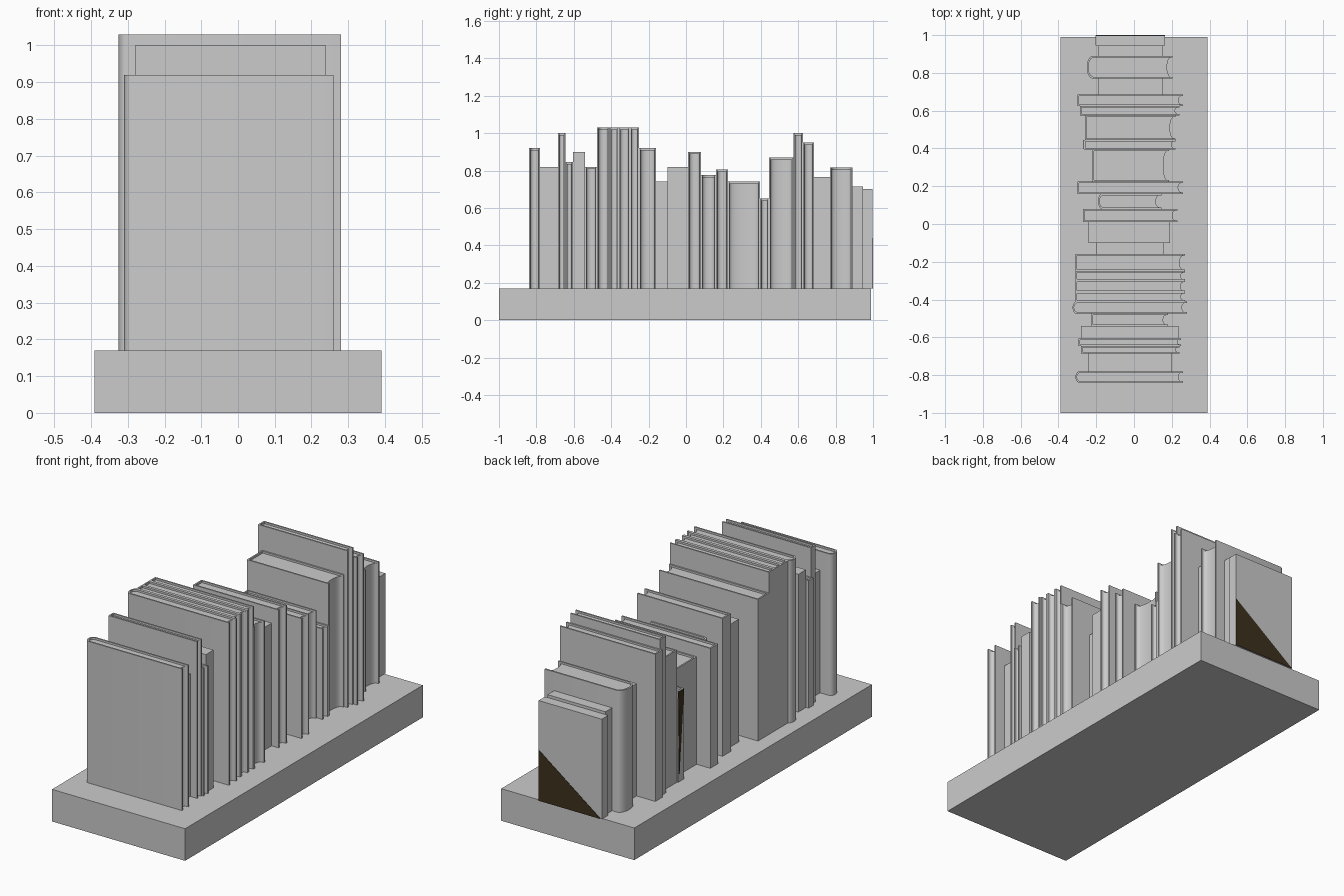
import bpy, bmesh, math
from mathutils import Vector

cube = bpy.data.objects.get("Cube")
if cube:
    bpy.data.objects.remove(cube, do_unlink=True)


def material(name, color):
    m = bpy.data.materials.new(name)
    m.use_nodes = True
    m.diffuse_color = color
    m.node_tree.nodes["Principled BSDF"].inputs["Base Color"].default_value = color
    return m


grey = material("plain grey", (0.6, 0.6, 0.6, 1))
brown = material("dark brown", (0.045, 0.03, 0.012, 1))
FLOOR = 0.17   # top of the base
BOARD = 0.008  # thickness of a cover board


def prism(name, points, push, mat=grey):
    """Extrude a flat outline along the push vector."""
    bm = bmesh.new()
    face = bm.faces.new([bm.verts.new(p) for p in points])
    res = bmesh.ops.extrude_face_region(bm, geom=[face], use_keep_orig=True)
    moved = [v for v in res["geom"] if isinstance(v, bmesh.types.BMVert)]
    bmesh.ops.translate(bm, verts=moved, vec=Vector(push))
    bmesh.ops.recalc_face_normals(bm, faces=bm.faces)
    me = bpy.data.meshes.new(name)
    bm.to_mesh(me)
    bm.free()
    me.materials.append(mat)
    me.shade_smooth()
    me.set_sharp_from_angle(angle=math.radians(35))
    ob = bpy.data.objects.new(name, me)
    bpy.context.collection.objects.link(ob)
    return ob


def arc(x, y0, y1, bulge, steps=10):
    """Curved end running from y0 to y1, pushed out towards -x."""
    if not bulge:
        return [(x, y0), (x, y1)]
    mid, half = (y0 + y1) / 2, (y1 - y0) / 2
    angles = [math.pi * i / steps for i in range(steps + 1)]
    return [(x - bulge * math.sin(a), mid - half * math.cos(a)) for a in angles]


def at(points, z):
    return [(x, y, z) for x, y in points]


def hardback(number, y0, y1, top, x0, x1, bulge):
    """Cover wrapped around a slightly smaller block of pages."""
    a, b = y0 + BOARD, y1 - BOARD
    spine = x0 + bulge
    outer = arc(spine, y0, y1, bulge)
    inner = arc(spine + BOARD, a, b, bulge)
    cover = outer + [(x1, y1), (x1, b)] + inner[::-1] + [(x1, a), (x1, y0)]
    prism(f"book_cover_{number}", at(cover, FLOOR), (0, 0, top - FLOOR))
    hollow = min(0.02, (y1 - y0) * 0.25)
    pages = inner + arc(x1 - 0.01, a, b, hollow)[::-1]
    prism(f"book_pages_{number}", at(pages, FLOOR), (0, 0, top - FLOOR - 0.01))


def paperback(number, y0, y1, top, x0, x1):
    """Plain solid book."""
    outline = [(x0, y0), (x1, y0), (x1, y1), (x0, y1)]
    prism(f"paperback_{number}", at(outline, FLOOR), (0, 0, top - FLOOR))


# Base slab
prism("base", [(-0.39, -1, 0), (0.39, -1, 0), (0.39, 0.99, 0), (-0.39, 0.99, 0)],
      (0, 0, FLOOR))

# Row of books, front to back: back edge, top, left end, right end, spine bulge
# (no bulge value means a paperback)
row = [
    (-0.78, 0.92, -0.31, 0.26, 0.02),
    (-0.685, 0.82, -0.24, 0.2, None),
    (-0.645, 1.0, -0.28, 0.24, 0),
    (-0.605, 0.845, -0.295, 0.25, 0),
    (-0.54, 0.9, -0.28, 0.235, None),
    (-0.475, 0.82, -0.225, 0.18, 0),
    (-0.41, 1.03, -0.325, 0.28, 0.02),
    (-0.36, 1.03, -0.31, 0.27, 0),
    (-0.3, 1.03, -0.31, 0.27, 0),
    (-0.25, 1.03, -0.31, 0.27, 0),
    (-0.16, 0.92, -0.31, 0.27, 0),
    (-0.1, 0.74, -0.2, 0.16, None),
    (0.01, 0.82, -0.24, 0.19, None),
    (0.08, 0.9, -0.27, 0.23, 0),
    (0.16, 0.775, -0.19, 0.145, 0.02),
    (0.225, 0.805, -0.3, 0.26, 0),
    (0.395, 0.74, -0.22, 0.185, 0),
    (0.445, 0.65, -0.265, 0.22, 0),
    (0.575, 0.87, -0.26, 0.22, 0),
    (0.625, 1.0, -0.285, 0.24, 0),
    (0.685, 0.95, -0.3, 0.26, 0),
    (0.77, 0.765, -0.19, 0.15, None),
    (0.89, 0.815, -0.25, 0.205, 0.03),
    (0.945, 0.715, -0.19, 0.15, None),
    (0.998, 0.7, -0.205, 0.165, None),
]
front = -0.84
for number, (back, top, x0, x1, bulge) in enumerate(row, 1):
    if bulge is None:
        paperback(number, front, back, top, x0, x1)
    else:
        hardback(number, front, back, top, x0, x1, bulge)
    front = back

# Dark triangular patches on the last book's back and on a short book's spine
prism("back_patch", [(0.165, 0.998, FLOOR), (0.165, 0.998, 0.44), (-0.2, 0.998, FLOOR)],
      (0, 0.002, 0), brown)
prism("spine_patch", [(-0.265, 0.397, 0.65), (-0.265, 0.444, 0.65), (-0.265, 0.435, 0.21)],
      (-0.002, 0, 0), brown)
